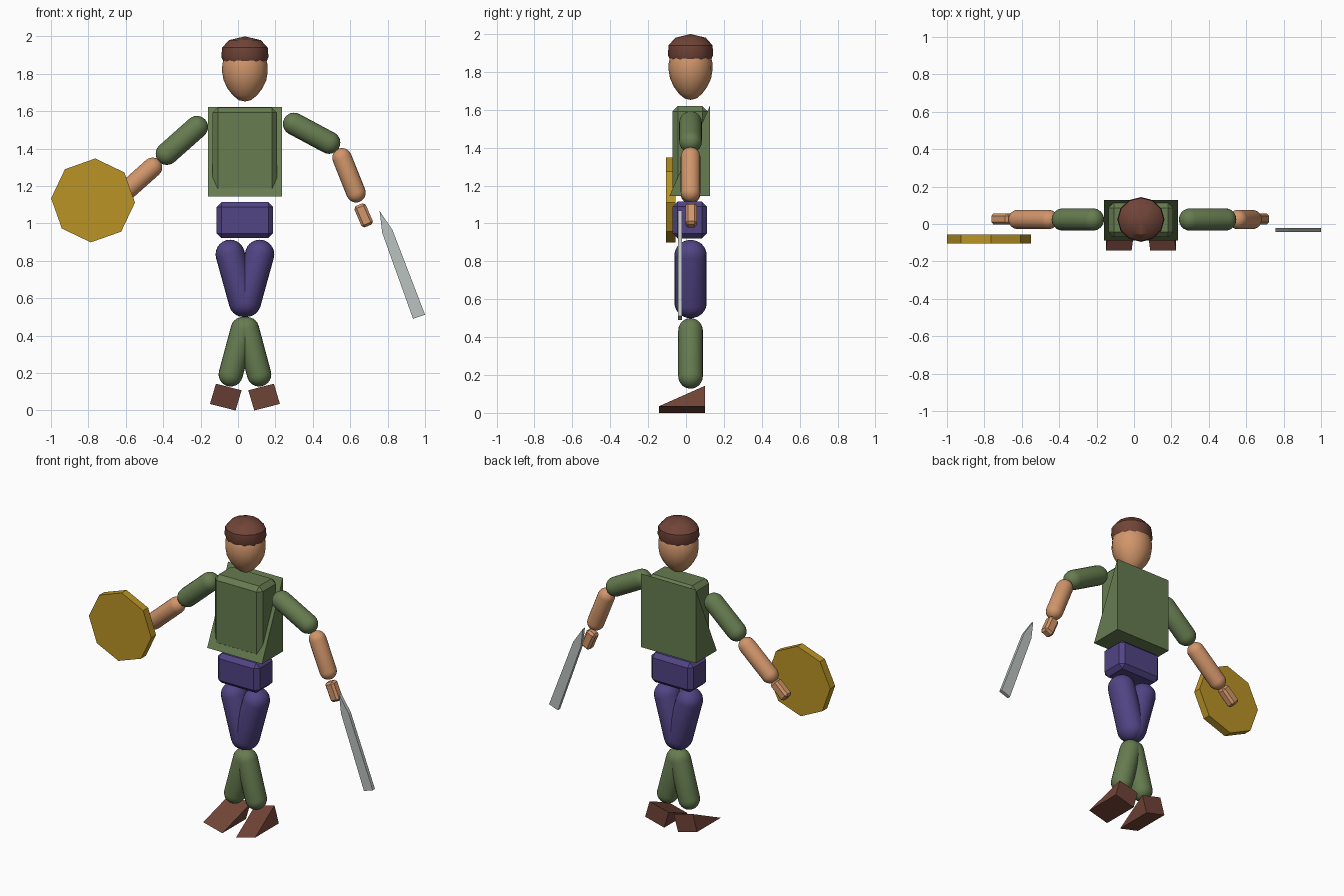
import bpy, bmesh, math
from mathutils import Vector, Matrix

if "Cube" in bpy.data.objects:
    bpy.data.objects.remove(bpy.data.objects["Cube"])

CX, CY = 0.037, 0.024   # body axis


def material(name, hexa):
    lin = [(int(hexa[i:i + 2], 16) / 255) ** 2.2 for i in (0, 2, 4)]
    m = bpy.data.materials.new(name)
    m.diffuse_color = (*lin, 1)
    m.use_nodes = True
    m.node_tree.nodes["Principled BSDF"].inputs["Base Color"].default_value = m.diffuse_color
    return m


SKIN = material("skin", "d0946a")
GREEN = material("green_cloth", "667b51")
PURPLE = material("purple_cloth", "524683")
BROWN = material("brown_leather", "70463a")
GOLD = material("gold", "b8922a")
STEEL = material("steel", "b9c1be")


def finish(name, bm, mat, smooth=False, matrix=None):
    bmesh.ops.recalc_face_normals(bm, faces=bm.faces)
    me = bpy.data.meshes.new(name)
    bm.to_mesh(me)
    bm.free()
    if matrix is not None:
        me.transform(matrix)
    me.materials.append(mat)
    ob = bpy.data.objects.new(name, me)
    bpy.context.collection.objects.link(ob)
    if smooth:
        bpy.ops.object.select_all(action='DESELECT')
        ob.select_set(True)
        bpy.context.view_layer.objects.active = ob
        bpy.ops.object.shade_smooth_by_angle(angle=math.radians(35))
    return ob


def lathe(name, profile, mat, segments, matrix):
    """Revolve (radius, z) points that start and end on the axis."""
    bm = bmesh.new()
    vs = [bm.verts.new((r, 0, z)) for r, z in profile]
    es = [bm.edges.new(p) for p in zip(vs, vs[1:])]
    bmesh.ops.spin(bm, geom=vs + es, cent=(0, 0, 0), axis=(0, 0, 1),
                   angle=math.tau, steps=segments, use_duplicate=False)
    bmesh.ops.remove_doubles(bm, verts=bm.verts, dist=1e-4)
    return finish(name, bm, mat, True, matrix)


def along(a, b):
    """Matrix at the middle of a-b with local z along it."""
    a, b = Vector(a), Vector(b)
    d = b - a
    tilt = Matrix.Rotation(math.atan2(d.x, d.z), 4, 'Y')
    return Matrix.Translation((a + b) / 2) @ tilt, d.length


def capsule(name, a, b, r, mat, depth=None):
    m, length = along((a[0], CY, a[1]), (b[0], CY, b[1]))
    arc = [math.radians(-90 + 15 * i) for i in range(7)]
    low = [(r * math.cos(t), r * math.sin(t) - length / 2) for t in arc]
    low[0] = (0, low[0][1])
    profile = low + [(x, -z) for x, z in reversed(low)]
    stretch = Matrix.Diagonal((1, (depth or r) / r, 1, 1))
    return lathe(name, profile, mat, 20, m @ stretch)


def box(name, size, mat, bevel, matrix):
    bm = bmesh.new()
    bmesh.ops.create_cube(bm, size=1, matrix=Matrix.Diagonal((*size, 1)))
    bmesh.ops.bevel(bm, geom=bm.edges[:], offset=bevel, segments=1,
                    affect='EDGES', profile=0.5)
    return finish(name, bm, mat, matrix=matrix)


def prism(name, pts, offset, mat):
    bm = bmesh.new()
    f = bm.faces.new([bm.verts.new(p) for p in pts])
    new = bmesh.ops.extrude_face_region(bm, geom=[f], use_keep_orig=True)["geom"]
    bmesh.ops.translate(bm, vec=offset,
                        verts=[v for v in new if isinstance(v, bmesh.types.BMVert)])
    return finish(name, bm, mat)


# Head and hair
upright = Matrix.Translation((CX, CY, 0)) @ Matrix.Diagonal((1, 0.95, 1, 1))
lathe("head", [(0, 1.652), (0.032, 1.659), (0.064, 1.684), (0.092, 1.72),
               (0.114, 1.765), (0.122, 1.81), (0.121, 1.85), (0.108, 1.90),
               (0.07, 1.94), (0, 1.955)], SKIN, 16, upright)
lathe("hair", [(0, 1.862), (0.114, 1.862), (0.126, 1.89), (0.122, 1.94),
               (0.085, 1.98), (0, 2.0)], BROWN, 12, upright)

# Torso: bevelled chest inside a wedge-shaped tunic, then hips
box("chest", (0.345, 0.185, 0.46), GREEN, 0.028,
    Matrix.Translation((CX, CY - 0.002, 1.39)))
prism("tunic", [(-0.16, 0.127, 1.145), (-0.16, 0.127, 1.623), (-0.16, -0.088, 1.145)],
      (0.394, 0, 0), GREEN)
box("hips", (0.302, 0.182, 0.193), PURPLE, 0.026,
    Matrix.Translation((CX, CY - 0.004, 1.018)))

# Legs and feet, mirrored about the body axis
for s, side in ((-1, "right"), (1, "left")):
    capsule(side + "_thigh", (CX + s * 0.079, 0.835), (CX + s * 0.008, 0.578),
            0.078, PURPLE, 0.085)
    capsule(side + "_shin", (CX + s * 0.011, 0.435), (CX + s * 0.076, 0.193),
            0.065, GREEN)
    out, top = CX + s * 0.187, CX + s * 0.155
    prism(side + "_foot", [(out, 0.1, 0.035), (top, 0.1, 0.143), (out, -0.143, 0.035)],
          (-s * 0.137, 0, -0.035), BROWN)

# Arms and hands: shoulder, elbow, forearm ends, hand ends
arms = {
    "right": ((-0.22, 1.515), (-0.38, 1.373), (-0.457, 1.30), (-0.62, 1.155),
              (-0.657, 1.123), (-0.748, 1.04)),
    "left": ((0.30, 1.532), (0.487, 1.432), (0.556, 1.351), (0.631, 1.164),
             (0.647, 1.10), (0.696, 0.987)),
}
for side, (sh, el, fa, wr, h0, h1) in arms.items():
    capsule(side + "_upper_arm", sh, el, 0.06, GREEN)
    capsule(side + "_forearm", fa, wr, 0.052, SKIN)
    m, length = along((h0[0], CY + 0.003, h0[1]), (h1[0], CY + 0.003, h1[1]))
    box(side + "_hand", (0.066, 0.06, length), SKIN, 0.013, m)

# Octagonal shield
prism("shield", [(-0.775 + 0.2245 * math.cos(math.radians(87 + 45 * i)), -0.105,
                  1.123 + 0.2245 * math.sin(math.radians(87 + 45 * i)))
                 for i in range(8)], (0, 0.05, 0), GOLD)

# Sword blade
prism("blade", [(x, -0.043, z) for x, z in ((0.757, 1.067), (0.771, 0.95), (0.936, 0.49),
                                            (1.0, 0.512), (0.826, 0.965))],
      (0, 0.022, 0), STEEL)
